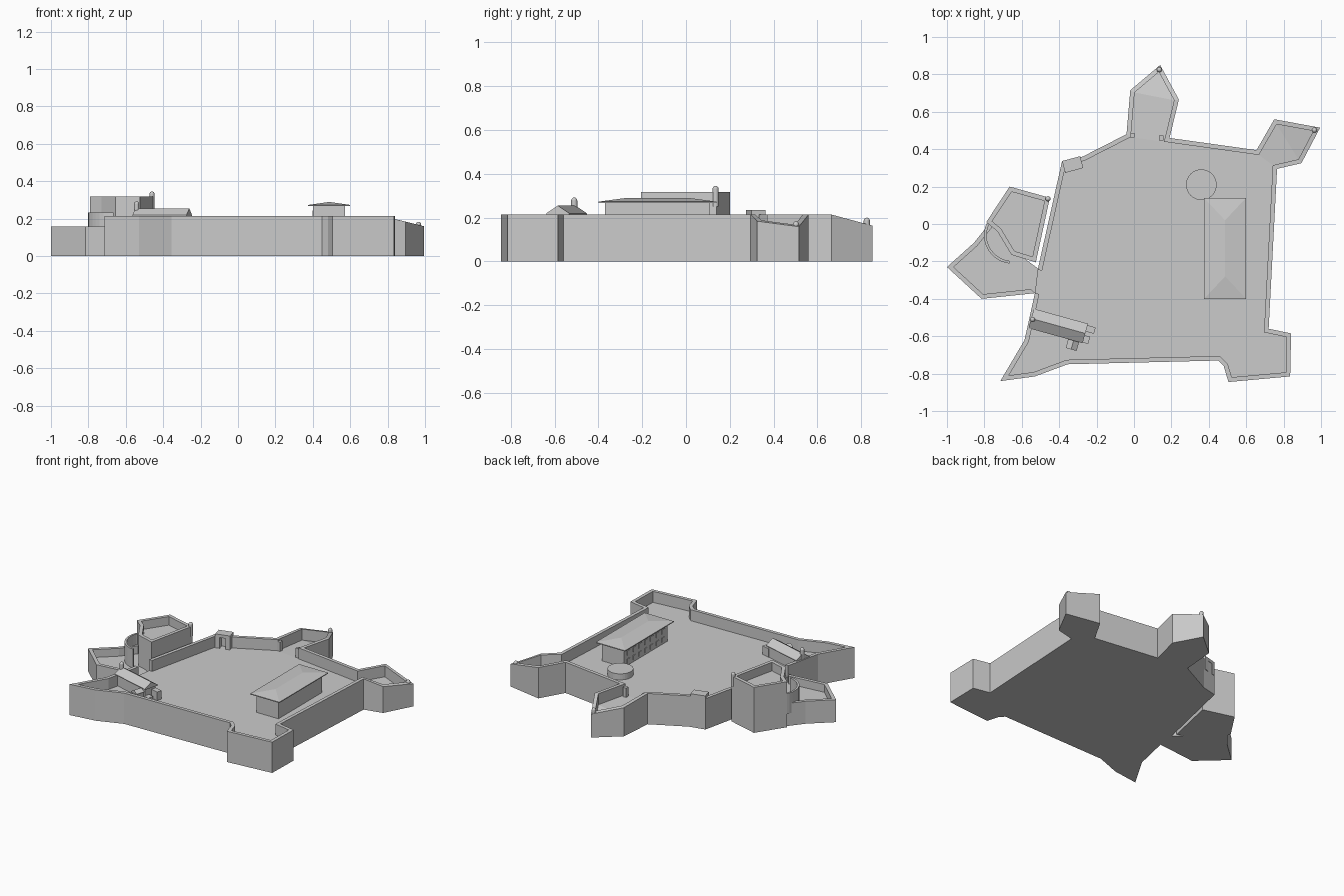
import bpy, bmesh, math
from mathutils import Vector, Matrix

if "Cube" in bpy.data.objects:
    bpy.data.objects.remove(bpy.data.objects["Cube"])

stone = bpy.data.materials.new("grey stone")
stone.use_nodes = True
GREY = (0.6, 0.6, 0.6, 1)
stone.diffuse_color = GREY
stone.node_tree.nodes["Principled BSDF"].inputs["Base Color"].default_value = GREY


def finish(name, bm, loc=(0, 0, 0), turn=0):
    bmesh.ops.recalc_face_normals(bm, faces=bm.faces)
    me = bpy.data.meshes.new(name)
    bm.to_mesh(me)
    bm.free()
    me.materials.append(stone)
    ob = bpy.data.objects.new(name, me)
    bpy.context.collection.objects.link(ob)
    ob.location = loc
    ob.rotation_euler.z = math.radians(turn)
    return ob


def prism(bm, pts, low, high):
    """Closed prism over pts; low and high give z at each point."""
    a = [bm.verts.new((p.x, p.y, low(p))) for p in pts]
    b = [bm.verts.new((p.x, p.y, high(p))) for p in pts]
    n = len(pts)
    bm.faces.new(a[::-1])
    top = bm.faces.new(b)
    for i in range(n):
        j = (i + 1) % n
        bm.faces.new((a[i], a[j], b[j], b[i]))
    return top, b


def inset(pts, d):
    """Mitred inward offset of a counter-clockwise outline."""
    out = []
    for i, p in enumerate(pts):
        u = (p - pts[i - 1]).normalized()
        v = (pts[(i + 1) % len(pts)] - p).normalized()
        nu, nv = Vector((-u.y, u.x)), Vector((-v.y, v.x))
        m = nu + nv
        out.append(p + m * (d / max(0.35, m.dot(nu))))
    return out


def walled(name, outline, thick, top, depth, gaps=(), splits=()):
    """Raised terrace ringed by a parapet; gaps are edges left open."""
    pts = [Vector(p) for p in outline]
    inner = inset(pts, thick)
    ground = lambda p: 0.0
    floor = lambda p: top(p) - depth
    bm = bmesh.new()
    face, ring = prism(bm, inner, ground, floor)
    for i, j in splits:
        f = next(f for f in ring[i].link_faces if ring[j] in f.verts and abs(f.normal.z) >= 0
                 and all(v in ring for v in f.verts))
        bmesh.utils.face_split(f, ring[i], ring[j])
    for i in range(len(pts)):
        j = (i + 1) % len(pts)
        prism(bm, [pts[i], pts[j], inner[j], inner[i]], ground, floor if i in gaps else top)
    return finish(name, bm)


def box(name, size, loc, turn=0):
    bm = bmesh.new()
    bmesh.ops.create_cube(bm, size=1, matrix=Matrix.Diagonal((*size, 1)))
    bmesh.ops.translate(bm, vec=(0, 0, size[2] / 2), verts=bm.verts)
    return finish(name, bm, loc, turn)


def roof(name, lx, ly, lip, rise, hip, loc, turn=0):
    """Ridge roof along x on a thin eave slab; hip pulls the ridge ends in."""
    bm = bmesh.new()
    x, y, r = lx / 2, ly / 2, lx / 2 - hip
    rect = [Vector(p) for p in ((-x, -y), (x, -y), (x, y), (-x, y))]
    top, e = prism(bm, rect, lambda p: 0, lambda p: lip)
    bm.faces.remove(top)
    a, b = bm.verts.new((-r, 0, lip + rise)), bm.verts.new((r, 0, lip + rise))
    for f in ((e[0], e[1], b, a), (e[1], e[2], b), (e[2], e[3], a, b), (e[3], e[0], a)):
        bm.faces.new(f)
    return finish(name, bm, loc, turn)


def turret(name, x, y, base, top, r=0.014):
    """Round sentry post with a domed cap."""
    bm = bmesh.new()
    h = top - base - r
    bmesh.ops.create_cone(bm, cap_ends=True, segments=12, radius1=r, radius2=r, depth=h,
                          matrix=Matrix.Translation((0, 0, h / 2)))
    bmesh.ops.create_uvsphere(bm, u_segments=12, v_segments=8, radius=r,
                              matrix=Matrix.Translation((0, 0, h)))
    ob = finish(name, bm, (x, y, base))
    for p in ob.data.polygons:
        p.use_smooth = abs(p.normal.z) < 0.99


# Main enclosure: the two rear bastions slope down to their tips
def main_top(p):
    north = max(0, p.y - 0.66) * 0.27
    east = max(0, p.x - 0.77) * 0.25 if p.y > 0.25 else 0
    return 0.215 - max(north, east)


main = [(-0.715, -0.84), (-0.53, -0.815), (-0.355, -0.75), (0.45, -0.73), (0.48, -0.76),
        (0.505, -0.845), (0.835, -0.815), (0.84, -0.585), (0.72, -0.56), (0.765, 0.295),
        (0.895, 0.325), (0.995, 0.515), (0.75, 0.56), (0.655, 0.395), (0.19, 0.46),
        (0.24, 0.665), (0.14, 0.85), (-0.02, 0.715), (-0.04, 0.48), (-0.275, 0.36),
        (-0.385, 0.335), (-0.515, -0.245), (-0.53, -0.37), (-0.585, -0.62)]
walled("main_fort", main, 0.024, main_top, 0.077, gaps={21},
       splits=[(9, 13), (10, 12), (14, 18), (15, 17)])

# Low western bastion, open towards the court
west = [(-1, -0.23), (-0.815, -0.4), (-0.53, -0.37), (-0.51, -0.24), (-0.62, -0.16),
        (-0.76, 0.02), (-0.855, -0.1)]
walled("west_bastion", west, 0.024, lambda p: 0.157, 0.055, gaps={2, 3, 4})

# Tall tower beside it
tower = [(-0.79, 0.01), (-0.73, -0.04), (-0.655, -0.165), (-0.525, -0.205), (-0.45, 0.14),
         (-0.665, 0.2)]
walled("high_tower", tower, 0.024, lambda p: 0.318, 0.06)

# Curved screen wall between tower and bastion
bm = bmesh.new()
steps = 12
centre = Vector((-0.65, -0.06))
arc = [Vector((math.cos(t), math.sin(t))) for t in
       (math.radians(140 + 124 * i / steps) for i in range(steps + 1))]
for u, v in zip(arc, arc[1:]):
    quad = [centre + u * 0.152, centre + v * 0.152, centre + v * 0.138, centre + u * 0.138]
    prism(bm, quad, lambda p: 0.09, lambda p: 0.233)
finish("curved_screen", bm)

# Long hall with hipped roof and window plates
hx, hy, floor = 0.487, -0.13, 0.138
box("hall_walls", (0.17, 0.48, 0.135), (hx, hy, floor))
roof("hall_roof", 0.54, 0.225, 0.006, 0.016, 0.12, (hx, hy, 0.267), 90)
for row in range(2):
    for i in range(7):
        box("hall_window", (0.006, 0.032, 0.032),
            (hx - 0.086, hy + (i - 3) * 0.064, 0.152 + row * 0.058))

# Round cistern
bm = bmesh.new()
bmesh.ops.create_cone(bm, cap_ends=True, segments=32, radius1=0.082, radius2=0.082, depth=0.05)
finish("cistern", bm, (0.36, 0.21, 0.155))

# Chapel with porch, annexe and bell turret
TURN = -15.5
spin = Matrix.Rotation(math.radians(TURN), 3, "Z")


def chapel_at(x, y, z):
    return Vector((-0.405, -0.545, 0)) + spin @ Vector((x, y, z))


box("chapel_walls", (0.28, 0.085, 0.08), chapel_at(0, 0, floor), TURN)
roof("chapel_roof", 0.3, 0.108, 0.005, 0.035, 0, chapel_at(0, 0, 0.215), TURN)
box("chapel_porch", (0.045, 0.06, 0.05), chapel_at(0.1, -0.065, floor), TURN)
roof("porch_roof", 0.075, 0.06, 0.004, 0.018, 0, chapel_at(0.1, -0.065, 0.188), TURN + 90)
box("chapel_annexe", (0.06, 0.035, 0.06), chapel_at(0.165, 0.028, floor), TURN)
box("chapel_step", (0.04, 0.04, 0.03), chapel_at(0.16, -0.03, floor), TURN)
turret("chapel_bell", -0.542, -0.51, 0.215, 0.292)

# Gatehouse on the north-west wall: two piers and a lintel
gate = Vector((-0.328, 0.318, 0))
tilt = Matrix.Rotation(math.radians(15), 3, "Z")
for side in (-1, 1):
    box("gate_pier", (0.03, 0.065, 0.075), gate + tilt @ Vector((side * 0.035, 0, floor)), 15)
box("gate_lintel", (0.1, 0.065, 0.022), gate + Vector((0, 0, 0.213)), 15)

# Small posts at the mouth of the north bastion
for x, y in ((-0.01, 0.475), (0.145, 0.46)):
    box("bastion_post", (0.025, 0.025, 0.065), (x, y, floor))

# Sentry turrets on the corners
turret("north_turret", 0.135, 0.825, 0.1, 0.2)
turret("east_turret", 0.965, 0.502, 0.1, 0.183)
turret("tower_turret", -0.46, 0.135, 0.25, 0.345)
